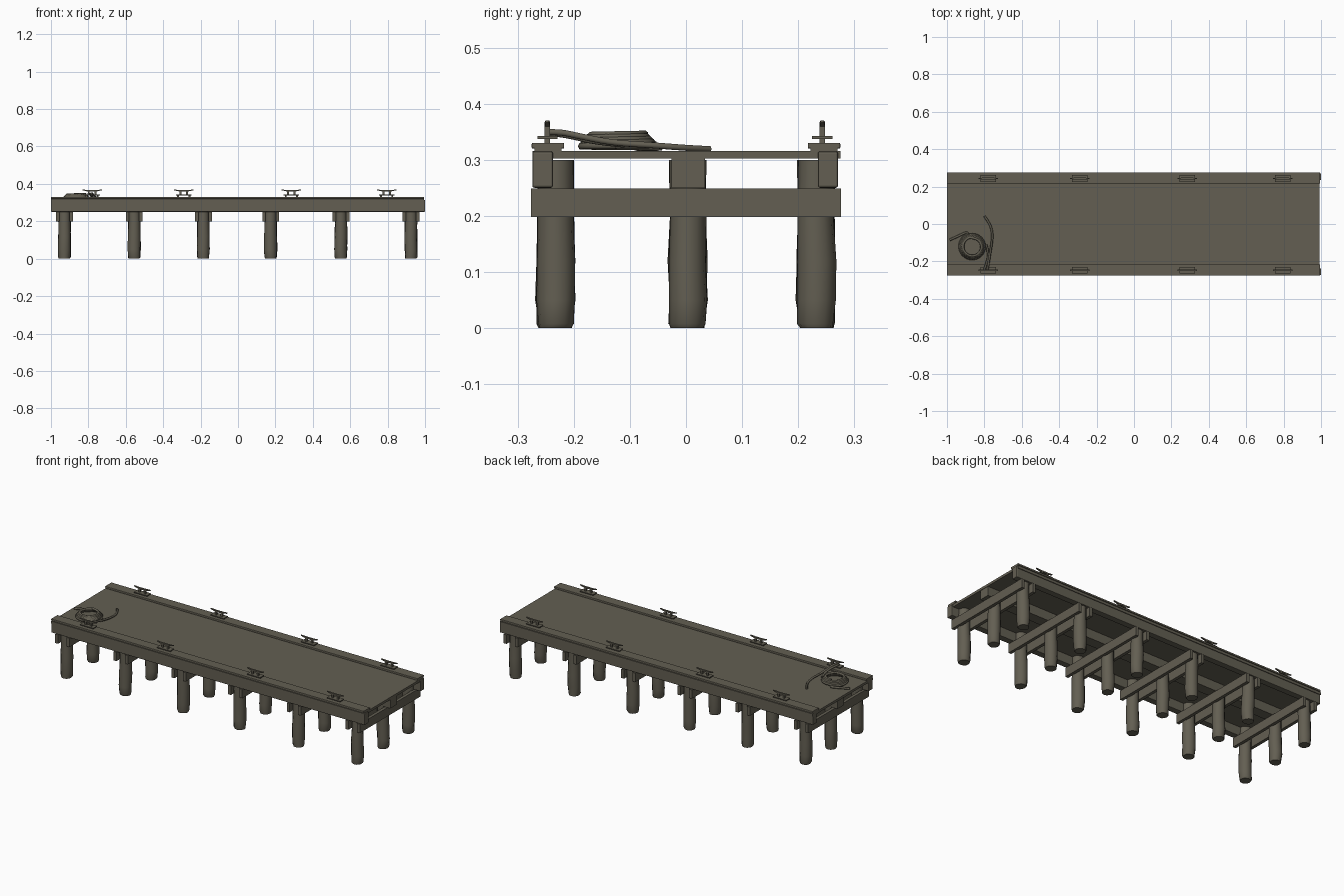
import bpy, bmesh, math, random
from mathutils import Vector

if "Cube" in bpy.data.objects:
    bpy.data.objects.remove(bpy.data.objects["Cube"])
random.seed(4)

wood = bpy.data.materials.new("weathered_wood")
wood.diffuse_color = (0.125, 0.114, 0.085, 1)
wood.use_nodes = True
wood.node_tree.nodes["Principled BSDF"].inputs["Base Color"].default_value = wood.diffuse_color


def finish(name, bm, smooth=False):
    bmesh.ops.recalc_face_normals(bm, faces=bm.faces)
    me = bpy.data.meshes.new(name)
    bm.to_mesh(me)
    bm.free()
    me.materials.append(wood)
    ob = bpy.data.objects.new(name, me)
    bpy.context.collection.objects.link(ob)
    if smooth:
        bpy.context.view_layer.objects.active = ob
        ob.select_set(True)
        bpy.ops.object.shade_smooth_by_angle(angle=math.radians(40))
        ob.select_set(False)
    return ob


def add_box(bm, x0, x1, y0, y1, z0, z1):
    vs = bmesh.ops.create_cube(bm, size=1)["verts"]
    for v in vs:
        v.co = Vector(((x0 + x1) / 2 + v.co.x * (x1 - x0),
                       (y0 + y1) / 2 + v.co.y * (y1 - y0),
                       (z0 + z1) / 2 + v.co.z * (z1 - z0)))


def box(name, *dims, bevel=0.0):
    bm = bmesh.new()
    add_box(bm, *dims)
    ob = finish(name, bm)
    if bevel:
        m = ob.modifiers.new("worn_edges", "BEVEL")
        m.width = bevel
        m.segments = 2
    return ob


def rope(name, pts, radius):
    cu = bpy.data.curves.new(name, "CURVE")
    cu.dimensions = "3D"
    sp = cu.splines.new("NURBS")
    sp.points.add(len(pts) - 1)
    for p, co in zip(sp.points, pts):
        p.co = (*co, 1)
    sp.use_endpoint_u = True
    sp.order_u = 3
    sp.resolution_u = 4
    cu.bevel_depth = radius
    cu.bevel_resolution = 1
    cu.use_fill_caps = True
    cu.materials.append(wood)
    ob = bpy.data.objects.new(name, cu)
    bpy.context.collection.objects.link(ob)
    bpy.ops.object.select_all(action="DESELECT")
    ob.select_set(True)
    bpy.context.view_layer.objects.active = ob
    bpy.ops.object.convert(target="MESH")
    ob.select_set(False)


# piles: slightly irregular tapered posts
def pile(x, y):
    bm = bmesh.new()
    n, rings = 12, []
    for z, r in ((0, .029), (.008, .032), (.05, .034), (.12, .034), (.2, .032), (.3, .032)):
        dx, dy = random.uniform(-.002, .002), random.uniform(-.002, .002)
        rings.append([bm.verts.new((x + dx + r * k * math.cos(a), y + dy + r * k * math.sin(a), z))
                      for a, k in ((2 * math.pi * i / n, random.uniform(.95, 1.03)) for i in range(n))])
    for lo, hi in zip(rings, rings[1:]):
        for i in range(n):
            bm.faces.new((lo[i], lo[(i + 1) % n], hi[(i + 1) % n], hi[i]))
    bm.faces.new(rings[0][::-1])
    bm.faces.new(rings[-1])
    finish("pile", bm, True)


for x in (-.928, -.555, -.185, .175, .55, .925):
    for y in (-.233, .003, .232):
        pile(x, y)
    # paired cross beams clamping each row of piles
    for s in (-1, 1):
        box("cross_beam", x + s * .036 - .009, x + s * .036 + .009, -.276, .276, .198, .249)

# stringers along the length, deck
box("front_stringer", -1, 1, -.274, -.237, .25, .315, bevel=.004)
box("middle_stringer", -.99, .99, -.026, .034, .25, .302)
box("back_stringer", -1, 1, .235, .271, .25, .315, bevel=.004)
box("deck", -1, .992, -.274, .275, .302, .316)

# edge rails: narrow riser with wider cap
for s in (-1, 1):
    def span(a, b):
        return min(s * a, s * b), max(s * a, s * b)
    box("rail_riser", -1, .994, *span(.222, .27), .315, .322)
    box("rail_cap", -1, .994, *span(.217, .275), .320, .330, bevel=.002)

# mooring cleats
for x in (-.78, -.29, .285, .795):
    for y in (-.247, .243):
        bm = bmesh.new()
        add_box(bm, x - .042, x + .042, y - .018, y + .018, .337, .342)
        for s in (-1, 1):
            add_box(bm, x + s * .018 - .005, x + s * .018 + .005, y - .005, y + .005, .341, .363)
            add_box(bm, x + s * .03 - .005, x + s * .03 + .005, y - .005, y + .005, .329, .338)
        # horn bar with raised tips
        sec = [[bm.verts.new((x + px, y + sy * w, pz + sz * h)) for sy, sz in ((-1, -1), (1, -1), (1, 1), (-1, 1))]
               for px, pz, w, h in ((-.052, .368, .003, .002), (-.022, .363, .005, .004),
                                    (.022, .363, .005, .004), (.052, .368, .003, .002))]
        for a, b in zip(sec, sec[1:]):
            for i in range(4):
                bm.faces.new((a[i], a[(i + 1) % 4], b[(i + 1) % 4], b[i]))
        bm.faces.new(sec[0])
        bm.faces.new(sec[-1])
        finish("cleat", bm)

# coiled rope with two loose tails
cx, cy = -.86, -.118
coil = [(-.985, -.085, .321), (-.94, -.065, .321), (-.90, -.045, .322)]
steps = 40
for i in range(steps + 1):
    t = i / steps
    a = math.radians(110) + t * 5 * 2 * math.pi
    r = .074 - .024 * t + .006 * math.sin(t * 31)
    coil.append((cx + r * math.cos(a), cy + r * math.sin(a), .322 + .024 * t))
rope("rope_coil", coil, .0065)
rope("rope_tail", [(-.80, .042, .319), (-.768, 0, .321), (-.755, -.06, .326), (-.765, -.13, .330),
                   (-.775, -.19, .342), (-.78, -.225, .350), (-.785, -.25, .349)], .006)
rope("rope_lead", [(-.79, -.11, .327), (-.775, -.16, .331), (-.79, -.215, .345), (-.80, -.245, .348)], .006)
